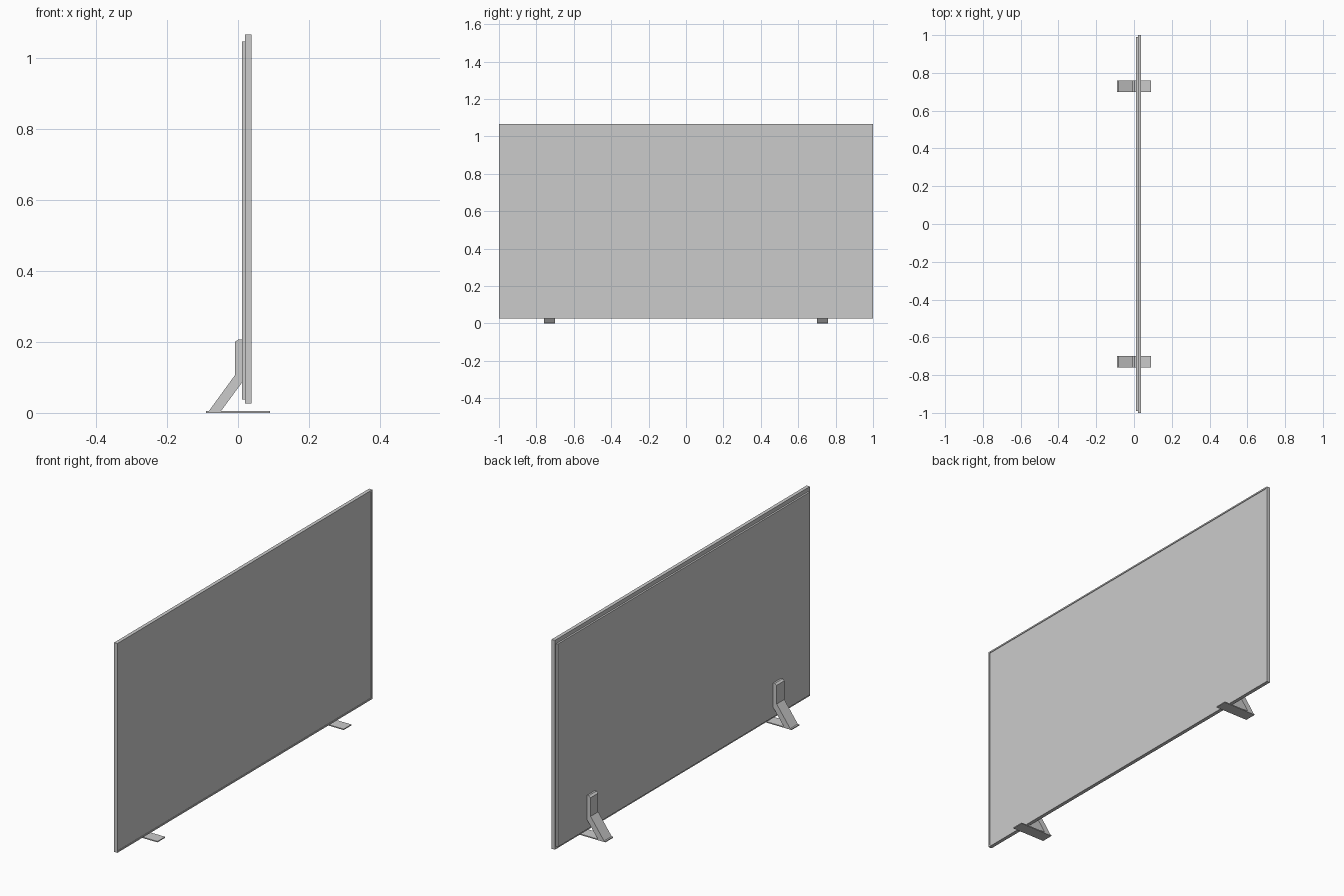
import bpy, bmesh
from mathutils import Vector

if "Cube" in bpy.data.objects:
    bpy.data.objects.remove(bpy.data.objects["Cube"])


def finish(name, bm):
    bmesh.ops.recalc_face_normals(bm, faces=bm.faces)
    me = bpy.data.meshes.new(name)
    bm.to_mesh(me)
    bm.free()
    ob = bpy.data.objects.new(name, me)
    bpy.context.collection.objects.link(ob)
    return ob


def box(name, lo, hi, recess=None):
    lo, hi = Vector(lo), Vector(hi)
    bm = bmesh.new()
    bmesh.ops.create_cube(bm, size=1)
    bmesh.ops.scale(bm, vec=hi - lo, verts=bm.verts)
    bmesh.ops.translate(bm, vec=(lo + hi) / 2, verts=bm.verts)
    if recess:
        # narrow rim around a slightly sunken +x face
        rim, depth = recess
        bm.normal_update()
        face = max(bm.faces, key=lambda f: f.normal.x)
        bmesh.ops.inset_region(bm, faces=[face], thickness=rim)
        ext = bmesh.ops.extrude_discrete_faces(bm, faces=[face])
        bmesh.ops.translate(bm, vec=(-depth, 0, 0), verts=ext["faces"][0].verts)
    return finish(name, bm)


def profile(name, pts, y0, y1):
    # side profile in xz, extruded along y
    bm = bmesh.new()
    face = bm.faces.new([bm.verts.new((x, y0, z)) for x, z in pts])
    ext = bmesh.ops.extrude_face_region(bm, geom=[face])
    verts = [g for g in ext["geom"] if isinstance(g, bmesh.types.BMVert)]
    bmesh.ops.translate(bm, vec=(0, y1 - y0, 0), verts=verts)
    return finish(name, bm)


# Screen with thin bezel, and the housing behind it
box("screen_panel", (0.02, -1, 0.026), (0.038, 1, 1.065), recess=(0.01, 0.003))
box("back_housing", (0.011, -0.99, 0.038), (0.02, 0.99, 1.045))

# Two feet: flat plate plus bent bracket
bracket = [(-0.082, 0.005), (-0.048, 0.005), (0.011, 0.085), (0.011, 0.207),
           (0.002, 0.207), (-0.008, 0.2), (-0.008, 0.107)]
for side, yc in (("left", -0.73), ("right", 0.73)):
    y0, y1 = yc - 0.03, yc + 0.03
    box(side + "_foot_plate", (-0.09, y0, 0), (0.09, y1, 0.005))
    profile(side + "_foot_bracket", bracket, y0, y1)
